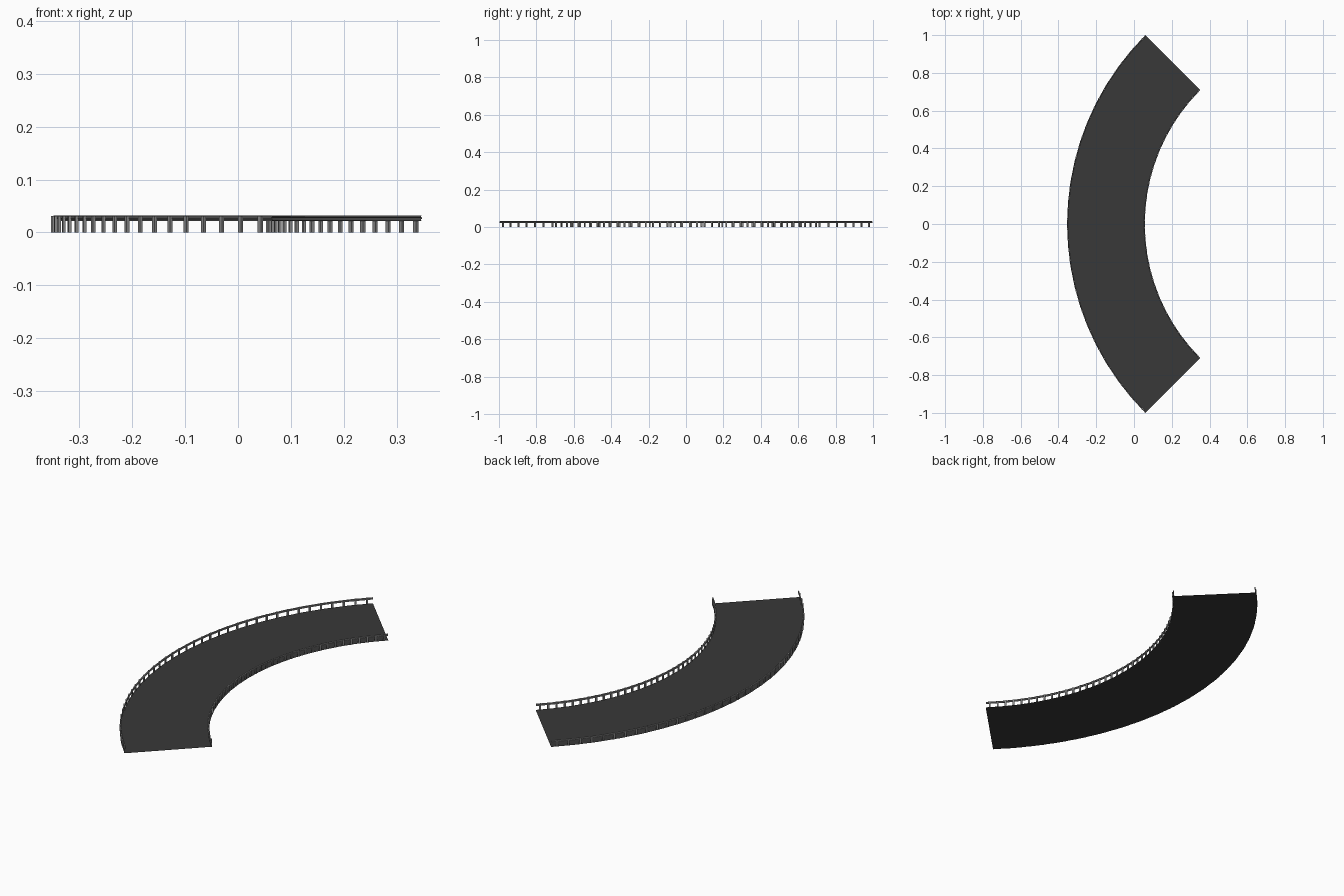
import bpy, bmesh, math
from mathutils import Vector

if "Cube" in bpy.data.objects:
    bpy.data.objects.remove(bpy.data.objects["Cube"])

CX, R_IN, R_OUT = 1.06, 1.003, 1.4142   # arc centre and road edge radii
SEGS, POSTS = 20, 2                     # straight segments, posts per segment


def material(name, v):
    m = bpy.data.materials.new(name)
    m.diffuse_color = (v, v, v, 1)
    m.use_nodes = True
    m.node_tree.nodes["Principled BSDF"].inputs["Base Color"].default_value = m.diffuse_color
    return m


asphalt = material("dark asphalt", 0.04)
steel = material("grey steel", 0.25)


def at(r, i, z=0.0):
    """Point on the faceted arc at segment position i (may be fractional)."""
    def corner(k):
        a = math.radians(-45 + 90 * k / SEGS)
        return Vector((CX - r * math.cos(a), r * math.sin(a), z))
    k = min(int(i), SEGS - 1)
    return corner(k).lerp(corner(k + 1), i - k)


def finish(bm, name, mat):
    me = bpy.data.meshes.new(name)
    bm.to_mesh(me)
    bm.free()
    me.materials.append(mat)
    ob = bpy.data.objects.new(name, me)
    bpy.context.collection.objects.link(ob)
    return ob


# Road surface: one flat strip
bm = bmesh.new()
rows = [[bm.verts.new(at(r, i)) for r in (R_OUT, R_IN)] for i in range(SEGS + 1)]
for a, b in zip(rows, rows[1:]):
    bm.faces.new((a[0], a[1], b[1], b[0]))
bm.normal_update()
if bm.faces[:][0].normal.z < 0:
    bmesh.ops.reverse_faces(bm, faces=bm.faces[:])
finish(bm, "road_surface", asphalt)

# Corrugated rail section: (distance from road edge, height)
FRONT = [(0.0040, 0.0215), (0.0072, 0.0228), (0.0072, 0.0248), (0.0046, 0.0262),
         (0.0046, 0.0278), (0.0072, 0.0292), (0.0072, 0.0312), (0.0040, 0.0325)]
SECTION = FRONT + [(d - 0.0010, z) for d, z in reversed(FRONT)]
# Post section: (along the road, distance from road edge)
W, D0, D1 = 0.0045, -0.001, 0.0045
POST = [(-W, D0), (W, D0), (W, D1), (-W, D1)]


def guardrail(side, edge, sign):
    # Rail swept along the road edge
    bm = bmesh.new()
    rings = [[bm.verts.new(at(edge + sign * d, i, z)) for d, z in SECTION]
             for i in range(SEGS + 1)]
    n = len(SECTION)
    for a, b in zip(rings, rings[1:]):
        for j in range(n):
            k = (j + 1) % n
            bm.faces.new((a[j], a[k], b[k], b[j]))
    bm.faces.new(rings[0])
    bm.faces.new(rings[-1])
    bmesh.ops.recalc_face_normals(bm, faces=bm.faces)
    finish(bm, side + "_rail", steel)

    # Posts standing between the rail and the road edge
    bm = bmesh.new()
    for p in range(SEGS * POSTS):
        i = (p + 0.5) / POSTS
        base = at(edge, i)
        t = (at(edge, int(i) + 1) - at(edge, int(i))).normalized()
        nrm = Vector((-t.y, t.x, 0))
        if nrm.dot(base - Vector((CX, 0, 0))) * sign < 0:
            nrm = -nrm
        f = bm.faces.new([bm.verts.new(base + t * u + nrm * d) for u, d in POST])
        new = bmesh.ops.extrude_face_region(bm, geom=[f])["geom"]
        bmesh.ops.translate(bm, vec=(0, 0, 0.0315),
                            verts=[v for v in new if isinstance(v, bmesh.types.BMVert)])
    bmesh.ops.recalc_face_normals(bm, faces=bm.faces)
    finish(bm, side + "_posts", steel)


guardrail("outer", R_OUT, -1)
guardrail("inner", R_IN, 1)
